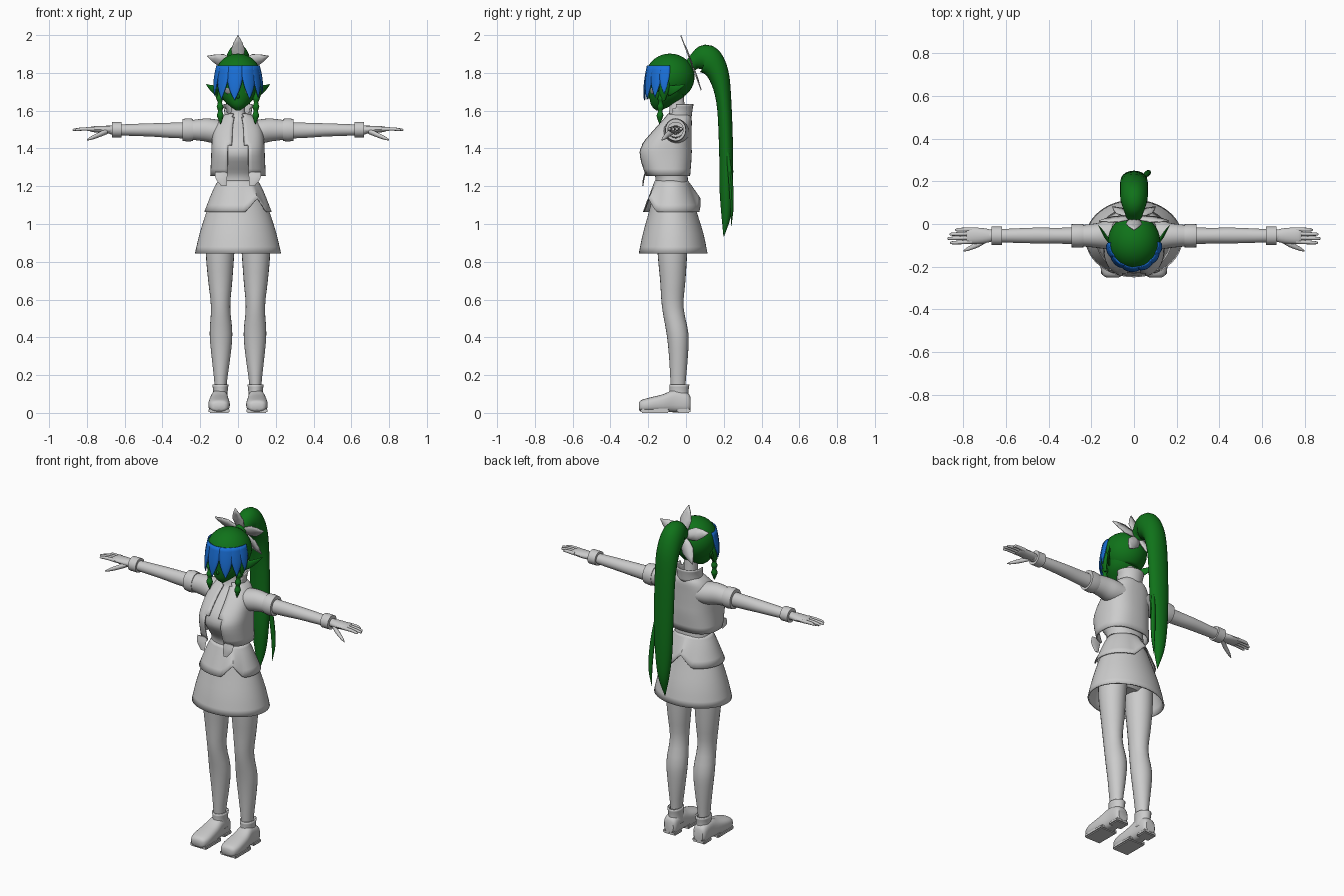
import bpy, bmesh, math
from mathutils import Vector, Matrix

if "Cube" in bpy.data.objects:
    bpy.data.objects.remove(bpy.data.objects["Cube"])

X, Y, Z = Vector((1, 0, 0)), Vector((0, 1, 0)), Vector((0, 0, 1))


def material(name, colour):
    m = bpy.data.materials.new(name)
    m.use_nodes = True
    m.diffuse_color = (*colour, 1)
    m.node_tree.nodes["Principled BSDF"].inputs["Base Color"].default_value = (*colour, 1)
    return m


GREY = material("light_grey", (0.6, 0.6, 0.6))
GREEN = material("hair_green", (0.005, 0.17, 0.01))
BLUE = material("fringe_blue", (0.01, 0.16, 0.68))
EYE = material("eye_grey", (0.28, 0.28, 0.28))


def finish(bm, name, mat, mirror=False, thick=0, angle=40):
    bmesh.ops.recalc_face_normals(bm, faces=bm.faces)
    mesh = bpy.data.meshes.new(name)
    bm.to_mesh(mesh)
    bm.free()
    mesh.materials.append(mat)
    ob = bpy.data.objects.new(name, mesh)
    bpy.context.collection.objects.link(ob)
    bpy.ops.object.select_all(action="DESELECT")
    ob.select_set(True)
    bpy.context.view_layer.objects.active = ob
    bpy.ops.object.shade_smooth_by_angle(angle=math.radians(angle))
    if thick:
        mod = ob.modifiers.new("thickness", "SOLIDIFY")
        mod.thickness, mod.offset = thick, -1
    if mirror:
        ob.modifiers.new("mirror", "MIRROR")
    return ob


def smooth_path(secs, steps):
    """Catmull-Rom through (x, y, z, half width, half depth) sections."""
    s = [Vector(q) for q in secs]
    s = [s[0] * 2 - s[1]] + s + [s[-1] * 2 - s[-2]]
    out = []
    for i in range(1, len(s) - 2):
        p, a, b, q = s[i - 1:i + 3]
        for k in range(steps):
            t = k / steps
            out.append(0.5 * (2 * a + (b - p) * t + (2 * p - 5 * a + 4 * b - q) * t ** 2
                              + (3 * a - p - 3 * b + q) * t ** 3))
    return out + [s[-2]]


def loft(name, secs, mat, u=X, w=Y, n=24, steps=3, p=2, caps=True, cut=None, hem=None, **kw):
    bm = bmesh.new()
    path = smooth_path(secs, steps)
    rings = []
    for i, s in enumerate(path):
        c = Vector(s[:3])
        side = w
        if w is None:  # frame follows the path
            t = Vector(path[min(i + 1, len(path) - 1)][:3]) - Vector(path[max(i - 1, 0)][:3])
            side = t.normalized().cross(u).normalized()
        ring = []
        for k in range(n):
            th = math.tau * k / n
            co, si = (math.copysign(abs(f) ** (2 / p), f) for f in (math.cos(th), math.sin(th)))
            v = c + u * co * max(s[3], 0.001) + side * si * max(s[4], 0.001)
            if hem:
                v.z = hem(v.z, math.degrees(th))
            ring.append(bm.verts.new(v))
        rings.append(ring)
    for a, b in zip(rings, rings[1:]):
        for k in range(n):
            bm.faces.new((a[k], a[k - 1], b[k - 1], b[k]))
    if caps:
        bm.faces.new(rings[0])
        bm.faces.new(rings[-1])
    if cut:
        gone = [f for f in bm.faces if cut(f.calc_center_median())]
        bmesh.ops.delete(bm, geom=gone, context="FACES")
    return finish(bm, name, mat, **kw)


def ball(name, mat, centre, size, cut=None, turn=0, **kw):
    bm = bmesh.new()
    mtx = Matrix.Translation(centre) @ Matrix.Rotation(turn, 4, "Z") @ Matrix.Diagonal((*size, 1))
    bmesh.ops.create_uvsphere(bm, u_segments=32, v_segments=20, radius=1, matrix=mtx)
    if cut:
        gone = [f for f in bm.faces if cut(f.calc_center_median())]
        bmesh.ops.delete(bm, geom=gone, context="FACES")
    return finish(bm, name, mat, **kw)


def box(name, mat, centre, size, **kw):
    bm = bmesh.new()
    bmesh.ops.create_cube(bm, size=1, matrix=Matrix.Translation(centre) @ Matrix.Diagonal((*size, 1)))
    bmesh.ops.bevel(bm, geom=bm.edges[:], offset=0.006, segments=2, affect="EDGES")
    return finish(bm, name, mat, **kw)


# legs and shoes
loft("legs", [(.088, -.072, 1.0, .08, .085), (.095, -.072, .84, .075, .078), (.094, -.07, .7, .064, .067),
              (.092, -.07, .56, .051, .057), (.09, -.045, .42, .06, .058), (.09, -.04, .3, .05, .05),
              (.092, -.042, .16, .033, .04), (.092, -.042, .07, .03, .035)], GREY, mirror=True)
loft("shoes", [(.098, .024, .05, .03, .035), (.098, .005, .055, .042, .052), (.098, -.06, .063, .045, .06),
               (.1, -.12, .052, .053, .047), (.1, -.2, .042, .057, .037), (.1, -.238, .037, .047, .03),
               (.1, -.25, .035, .03, .018)], GREY, w=Z, p=2.7, mirror=True)
loft("shoe_collars", [(.094, -.04, .06, .042, .055), (.093, -.037, .11, .038, .05), (.093, -.035, .15, .043, .053)],
     GREY, caps=False, thick=.008, mirror=True)
box("shoe_soles", GREY, (.1, -.165, .012), (.11, .15, .024), mirror=True)
box("shoe_heels", GREY, (.098, -.012, .012), (.085, .07, .024), mirror=True)

# hips, skirt and flared shirt hem
loft("hips", [(0, -.07, .9, .1, .06), (0, -.07, .96, .15, .1), (0, -.07, 1.08, .145, .1), (0, -.075, 1.2, .105, .085)], GREY)
loft("skirt", [(0, -.073, 1.17, .125, .1), (0, -.07, 1.07, .165, .125), (0, -.068, .95, .203, .16),
               (0, -.068, .845, .228, .182)], GREY, n=48, caps=False, thick=.008)


def zigzag(z, deg):
    notch = max(0, 1 - min(abs(deg - 305), abs(deg - 95)) / 22)
    return 1.23 - (1.23 - z) * (1 - .45 * notch)


loft("shirt_hem", [(0, -.077, 1.23, .106, .088), (0, -.076, 1.17, .137, .112), (0, -.075, 1.065, .178, .153)],
     GREY, n=60, caps=False, thick=.006, hem=zigzag)

# torso with neck
loft("torso", [(0, -.076, 1.18, .112, .09), (0, -.077, 1.25, .105, .086), (0, -.098, 1.31, .115, .102),
               (0, -.11, 1.37, .125, .122), (0, -.1, 1.44, .122, .11), (0, -.065, 1.52, .09, .07),
               (0, -.048, 1.57, .042, .045), (0, -.05, 1.68, .036, .038)], GREY, n=32, p=2.2)

# open cropped jacket
loft("jacket", [(0, -.098, 1.255, .147, .12), (0, -.11, 1.36, .142, .14), (0, -.103, 1.42, .14, .133),
                (0, -.07, 1.5, .13, .1), (0, -.045, 1.555, .1, .075), (0, -.04, 1.585, .06, .058)], GREY,
     n=40, p=2.5, caps=False, thick=.008,
     cut=lambda c: c.y < -.09 and abs(c.x) < (.05 if c.z < 1.42 else .025))
loft("jacket_points", [(.088, -.214, 1.275, .033, .004), (.088, -.224, 1.24, .03, .004), (.075, -.229, 1.2, .013, .003)],
     GREY, n=8, mirror=True)
loft("collar", [(0, -.04, 1.56, .066, .062), (0, -.037, 1.6, .066, .064), (0, -.035, 1.635, .074, .068)], GREY,
     caps=False, thick=.007, cut=lambda c: c.y < -.065 - (1.6 - c.z) * .6)

# sleeves, arms and cuffs
loft("sleeves", [(.07, -.05, 1.485, .07, .06), (.13, -.052, 1.492, .066, .064), (.18, -.054, 1.498, .057, .06),
                 (.245, -.055, 1.498, .05, .052)], GREY, u=Y, w=Z, mirror=True)
loft("sleeve_cuffs", [(.237, -.055, 1.498, .054, .058), (.262, -.055, 1.498, .056, .062), (.293, -.055, 1.498, .054, .058)],
     GREY, u=Y, w=Z, steps=1, mirror=True)
loft("arms", [(.25, -.055, 1.495, .04, .043), (.36, -.055, 1.496, .037, .04), (.46, -.054, 1.498, .037, .035),
              (.62, -.055, 1.498, .031, .029), (.68, -.055, 1.498, .026, .022)], GREY, u=Y, w=Z, mirror=True)
loft("wrist_cuffs", [(.618, -.055, 1.5, .043, .041), (.668, -.055, 1.5, .043, .041)], GREY, u=Y, w=Z, steps=1, mirror=True)

# hands
loft("palms", [(.66, -.055, 1.5, .026, .02), (.71, -.055, 1.5, .036, .02), (.77, -.055, 1.502, .038, .015),
               (.785, -.055, 1.502, .034, .01)], GREY, u=Y, w=Z, n=16, mirror=True)
for i, (name, tip) in enumerate([("index", .862), ("middle", .875), ("ring", .866), ("little", .84)]):
    y = -.083 + i * .019
    loft(name + "_fingers", [(.76, y, 1.502, .01, .011), (.82, y * 1.04, 1.503, .009, .009),
                             (tip - .008, y * 1.06, 1.499, .007, .007), (tip, y * 1.06, 1.498, .002, .002)],
         GREY, u=Y, w=Z, n=10, mirror=True)
loft("thumbs", [(.69, -.07, 1.492, .016, .015), (.73, -.095, 1.475, .014, .014), (.775, -.115, 1.456, .01, .01),
                (.8, -.127, 1.445, .003, .003)], GREY, u=Y, w=Z, n=12, mirror=True)

# head
loft("head", [(0, -.147, 1.6, .01, .01), (0, -.132, 1.625, .045, .05), (0, -.108, 1.66, .08, .084),
              (0, -.096, 1.7, .1, .101), (0, -.085, 1.76, .112, .115), (0, -.08, 1.82, .105, .112),
              (0, -.08, 1.87, .07, .08), (0, -.08, 1.885, .02, .03)], GREEN, n=32)
ball("nose", GREEN, (0, -.193, 1.675), (.008, .012, .012))
ball("eyes", EYE, (.05, -.178, 1.708), (.022, .008, .02), turn=.42, mirror=True)

# hair
ball("hair_cap", GREEN, (0, -.085, 1.778), (.123, .13, .124), thick=.006,
     cut=lambda c: (c.y < -.12 and c.z < 1.8) or c.z < 1.675)
loft("ears", [(.1, -.095, 1.705, .012, .03), (.125, -.07, 1.71, .01, .024), (.15, -.03, 1.725, .006, .012),
              (.168, -.005, 1.74, .001, .002)], GREEN, w=Z, n=12, mirror=True)
loft("cheek_hair", [(.105, -.11, 1.78, .016, .03), (.115, -.115, 1.71, .012, .025), (.105, -.12, 1.65, .005, .008)],
     GREEN, n=12, mirror=True)
loft("side_braids", [(.098 - .006 * (k / 8), -.13 - .01 * (k / 8), 1.71 - .18 * k / 8,
                      *([.011 if k % 2 else .018] * 2 if k < 8 else (.002, .002))) for k in range(9)],
     GREEN, n=12, mirror=True)


def fringe_lock(name, phi, half, tip):
    bm = bmesh.new()
    rows, cols = 8, 6
    grid = []
    for r in range(rows + 1):
        t = r / rows
        z = 1.838 + (tip - 1.838) * t
        scale = .9 + .15 * math.sin(math.pi * min(1, t * .62 + .02))
        width = half * (1 - t ** 2.2) + .4
        row = []
        for c in range(cols + 1):
            k = c / cols * 2 - 1
            ang = math.radians(phi + k * width)
            bulge = scale + .02 * (1 - k * k)
            row.append(bm.verts.new((math.sin(ang) * .126 * bulge, -.085 - math.cos(ang) * .132 * bulge, z)))
        grid.append(row)
    for a, b in zip(grid, grid[1:]):
        for c in range(cols):
            bm.faces.new((a[c], a[c + 1], b[c + 1], b[c]))
    finish(bm, name, BLUE, thick=.006)


for i, (phi, half, tip) in enumerate([(-72, 17, 1.68), (-42, 19, 1.66), (-8, 21, 1.655), (28, 19, 1.66),
                                      (55, 16, 1.67), (77, 13, 1.69)]):
    fringe_lock(f"fringe_lock_{i + 1}", phi, half, tip)

# ponytail
loft("ponytail", [(0, .02, 1.83, .03, .03), (0, .05, 1.86, .042, .045), (0, .108, 1.873, .062, .077),
                  (0, .168, 1.8, .066, .058), (0, .2, 1.65, .064, .04), (0, .212, 1.4, .06, .037),
                  (0, .213, 1.2, .052, .036), (0, .213, 1.05, .032, .026), (0, .2, .935, .002, .002)],
     GREEN, w=None, steps=5)
loft("loose_strand", [(.045, .215, 1.42, .008, .008), (.06, .235, 1.25, .014, .012), (.068, .243, 1.1, .012, .01),
                      (.06, .24, .99, .001, .001)], GREEN, n=10)

# five petal hair ornament, leaning forward
up = Vector((0, -.35, .937)).normalized()
out = X.cross(up)
for i in range(5):
    a = math.tau * i / 5
    along, across = up * math.cos(a) + X * math.sin(a), X * math.cos(a) - up * math.sin(a)
    bm = bmesh.new()
    rows = []
    for d, half, lift in [(0, .008, 0), (.05, .03, .004), (.09, .037, .004), (.13, .023, 0), (.171, .001, 0)]:
        rows.append([bm.verts.new(Vector((0, .035, 1.84)) + along * d + across * half * k
                                  - out * lift * (1 - abs(k))) for k in (-1, 0, 1)])
    for p, q in zip(rows, rows[1:]):
        for c in (0, 1):
            bm.faces.new((p[c], p[c + 1], q[c + 1], q[c]))
    finish(bm, f"ornament_petal_{i + 1}", GREY, thick=.006)
